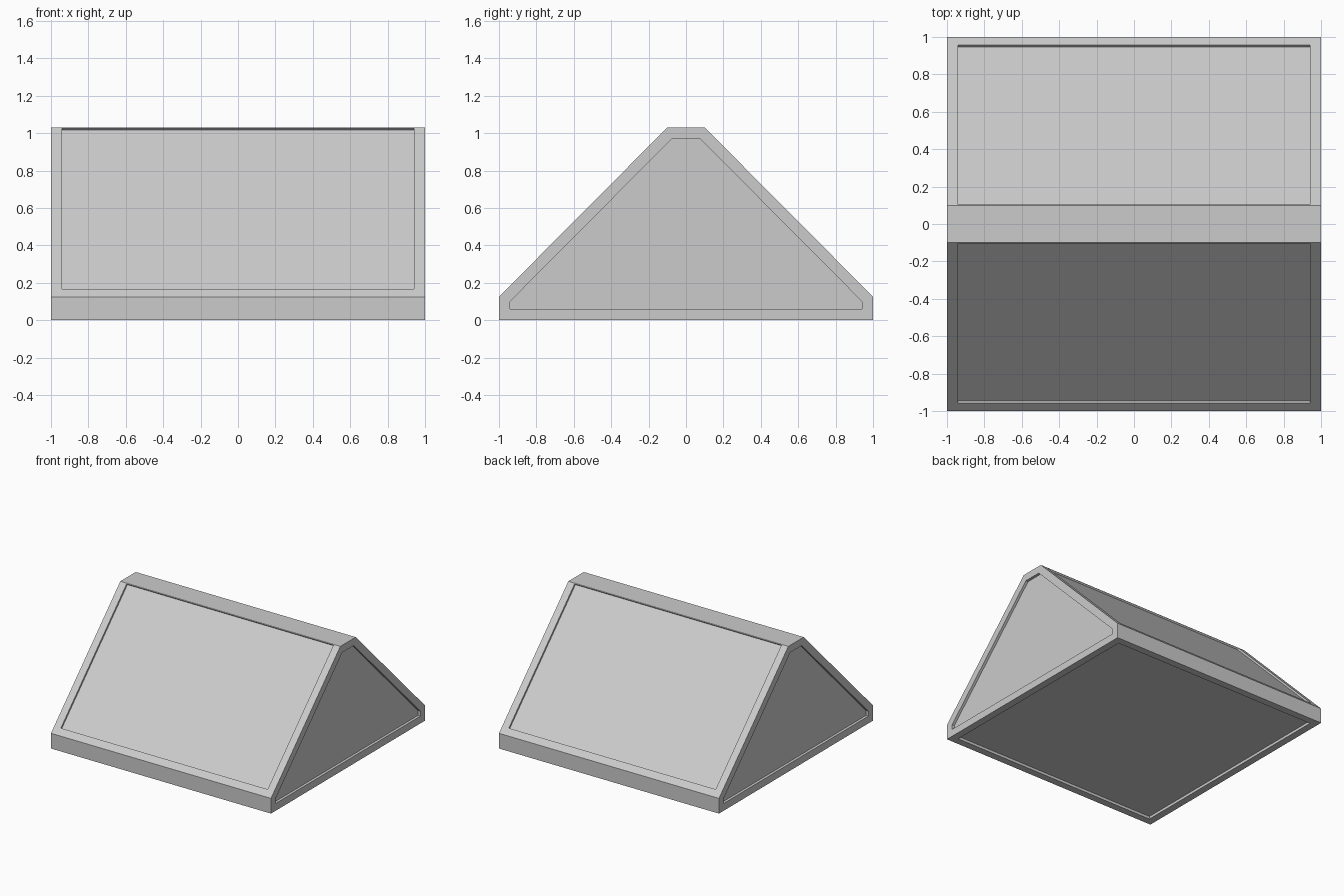
import bpy, bmesh
from mathutils import Vector

if "Cube" in bpy.data.objects:
    bpy.data.objects.remove(bpy.data.objects["Cube"])

MARGIN = 0.06
RIDGE_GAP = 0.005

# Roof-shaped block: end profile (y, z) extruded along x
profile = [(-1, 0), (1, 0), (1, 0.125), (0.1, 1.03), (-0.1, 1.03), (-1, 0.125)]
bm = bmesh.new()
end = bm.faces.new([bm.verts.new((-1, y, z)) for y, z in profile])
ext = bmesh.ops.extrude_face_region(bm, geom=[end], use_keep_orig=True)
moved = [g for g in ext["geom"] if isinstance(g, bmesh.types.BMVert)]
bmesh.ops.translate(bm, verts=moved, vec=(2, 0, 0))
bmesh.ops.recalc_face_normals(bm, faces=bm.faces)
bm.normal_update()


def recess(face, depth, to_ridge=False):
    """Inset a border, then sink the panel straight in."""
    normal = face.normal.copy()
    bmesh.ops.inset_individual(bm, faces=[face], thickness=MARGIN, use_even_offset=True)
    if to_ridge:
        # panel runs up almost to the ridge edge
        up = (Vector((0, 0, 1)) - normal * normal.z).normalized()
        mid = face.calc_center_median().z
        for v in face.verts:
            if v.co.z > mid:
                v.co += up * (MARGIN - RIDGE_GAP)
    bmesh.ops.inset_individual(bm, faces=[face], thickness=0, depth=0)
    for v in face.verts:
        v.co -= normal * depth


# Sunken panels on both ends, the underside and both slopes
for f in list(bm.faces):
    n = f.normal.copy()
    if abs(n.x) > 0.9 or n.z < -0.9:
        recess(f, 0.022)
    elif 0.5 < n.z < 0.9:
        recess(f, 0.015, to_ridge=True)

bm.normal_update()
mesh = bpy.data.meshes.new("roof_block")
bm.to_mesh(mesh)
bm.free()
obj = bpy.data.objects.new("roof_block", mesh)
bpy.context.collection.objects.link(obj)
